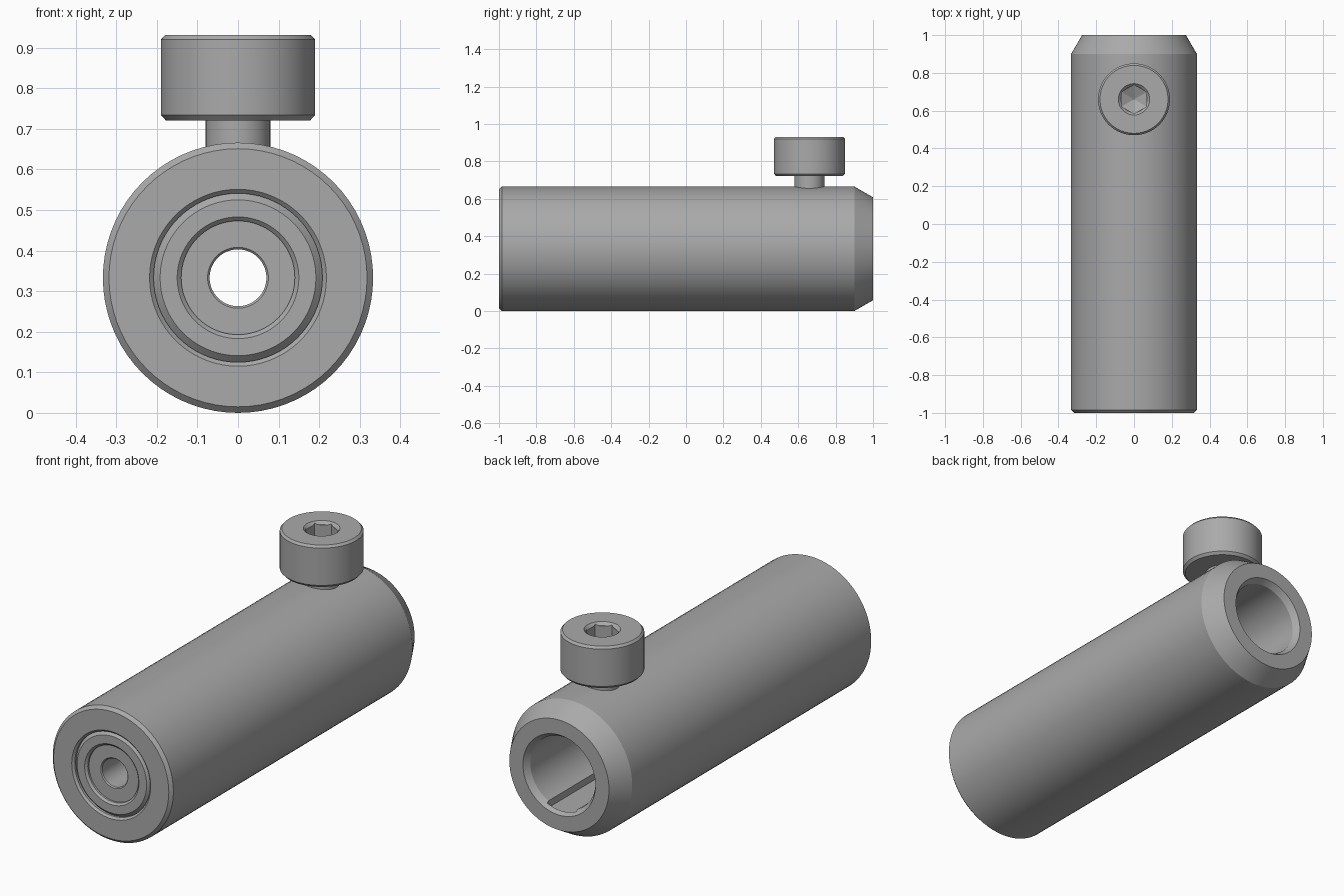
import bpy, bmesh, math
from mathutils import Matrix

if "Cube" in bpy.data.objects:
    bpy.data.objects.remove(bpy.data.objects["Cube"])

GREY = (0.40, 0.40, 0.40, 1)
steel = bpy.data.materials.new("grey steel")
steel.use_nodes = True
steel.diffuse_color = GREY
steel.node_tree.nodes["Principled BSDF"].inputs["Base Color"].default_value = GREY

R = 0.333                                   # body radius and axis height
ALONG_Y = Matrix.Translation((0, 0, R)) @ Matrix.Rotation(-math.pi / 2, 4, 'X')
SCREW_Y = 0.66


def finish(bm, name, matrix):
    """Turn a bmesh into a grey object placed by the matrix."""
    bmesh.ops.remove_doubles(bm, verts=bm.verts, dist=1e-5)
    bmesh.ops.transform(bm, matrix=matrix, verts=bm.verts)
    bmesh.ops.recalc_face_normals(bm, faces=bm.faces)
    mesh = bpy.data.meshes.new(name)
    bm.to_mesh(mesh)
    bm.free()
    mesh.materials.append(steel)
    obj = bpy.data.objects.new(name, mesh)
    bpy.context.collection.objects.link(obj)
    return obj


def lathe(name, profile, matrix, steps=72, closed=True):
    """Revolve (radius, height) points about the local z axis."""
    bm = bmesh.new()
    verts = [bm.verts.new((r, 0, h)) for r, h in profile]
    edges = [bm.edges.new(pair) for pair in zip(verts, verts[1:])]
    if closed:
        edges.append(bm.edges.new((verts[-1], verts[0])))
    bmesh.ops.spin(bm, geom=verts + edges, cent=(0, 0, 0), axis=(0, 0, 1),
                   angle=2 * math.pi, steps=steps, use_merge=True)
    return finish(bm, name, matrix)


def activate(obj):
    bpy.ops.object.select_all(action='DESELECT')
    obj.select_set(True)
    bpy.context.view_layer.objects.active = obj


def cut(obj, cutter):
    """Subtract the cutter for good, then discard it."""
    cutter.hide_render = True
    mod = obj.modifiers.new("cut", 'BOOLEAN')
    mod.operation, mod.solver, mod.object = 'DIFFERENCE', 'EXACT', cutter
    activate(obj)
    bpy.ops.object.modifier_apply(modifier=mod.name)
    bpy.data.objects.remove(cutter)


def smooth(obj):
    activate(obj)
    bpy.ops.object.shade_smooth_by_angle(angle=math.radians(25))


# Tube body: front chamfer, long back bevel, stepped bore
body = lathe("tube_body", [
    (0.318, -1), (R, -0.985), (R, 0.9), (0.275, 1),
    (0.2, 1), (0.18, 0.97), (0.18, -0.5), (0.073, -0.5),
    (0.073, -0.85), (0.208, -0.85), (0.208, -0.99), (0.218, -1)], ALONG_Y)

# Keyway along the floor of the bore
bm = bmesh.new()
bmesh.ops.create_cube(bm, size=1)
bmesh.ops.scale(bm, vec=(0.16, 1.4, 0.1), verts=bm.verts)
keyway = finish(bm, "keyway_cutter", Matrix.Translation((0, 0.28, R - 0.145)))
cut(body, keyway)
smooth(body)

# Bushing pressed into the front, with its recessed inner ring
smooth(lathe("front_bushing", [
    (0.192, -0.995), (0.209, -0.978), (0.209, -0.85), (0.14, -0.85),
    (0.14, -0.985), (0.15, -0.995)], ALONG_Y))
smooth(lathe("inner_ring", [
    (0.141, -0.975), (0.141, -0.85), (0.07, -0.85),
    (0.07, -0.97), (0.075, -0.975)], ALONG_Y))

# Clamp screw: chamfered head with a shallow countersink, and its neck
AT_SCREW = Matrix.Translation((0, SCREW_Y, 0))
head = lathe("screw_head", [
    (0, 0.721), (0.178, 0.721), (0.19, 0.734), (0.19, 0.92),
    (0.18, 0.931), (0.083, 0.931), (0.069, 0.917), (0, 0.917)],
    AT_SCREW, closed=False)

# Hexagonal socket with a pointed floor
hexagon = lathe("socket_cutter", [
    (0, 0.8), (0.076, 0.835), (0.076, 0.95), (0, 0.95)],
    AT_SCREW @ Matrix.Rotation(math.pi / 6, 4, 'Z'), steps=6, closed=False)
cut(head, hexagon)
smooth(head)

smooth(lathe("screw_neck", [
    (0, 0.54), (0.08, 0.54), (0.08, 0.725), (0, 0.725)],
    AT_SCREW, steps=40, closed=False))
